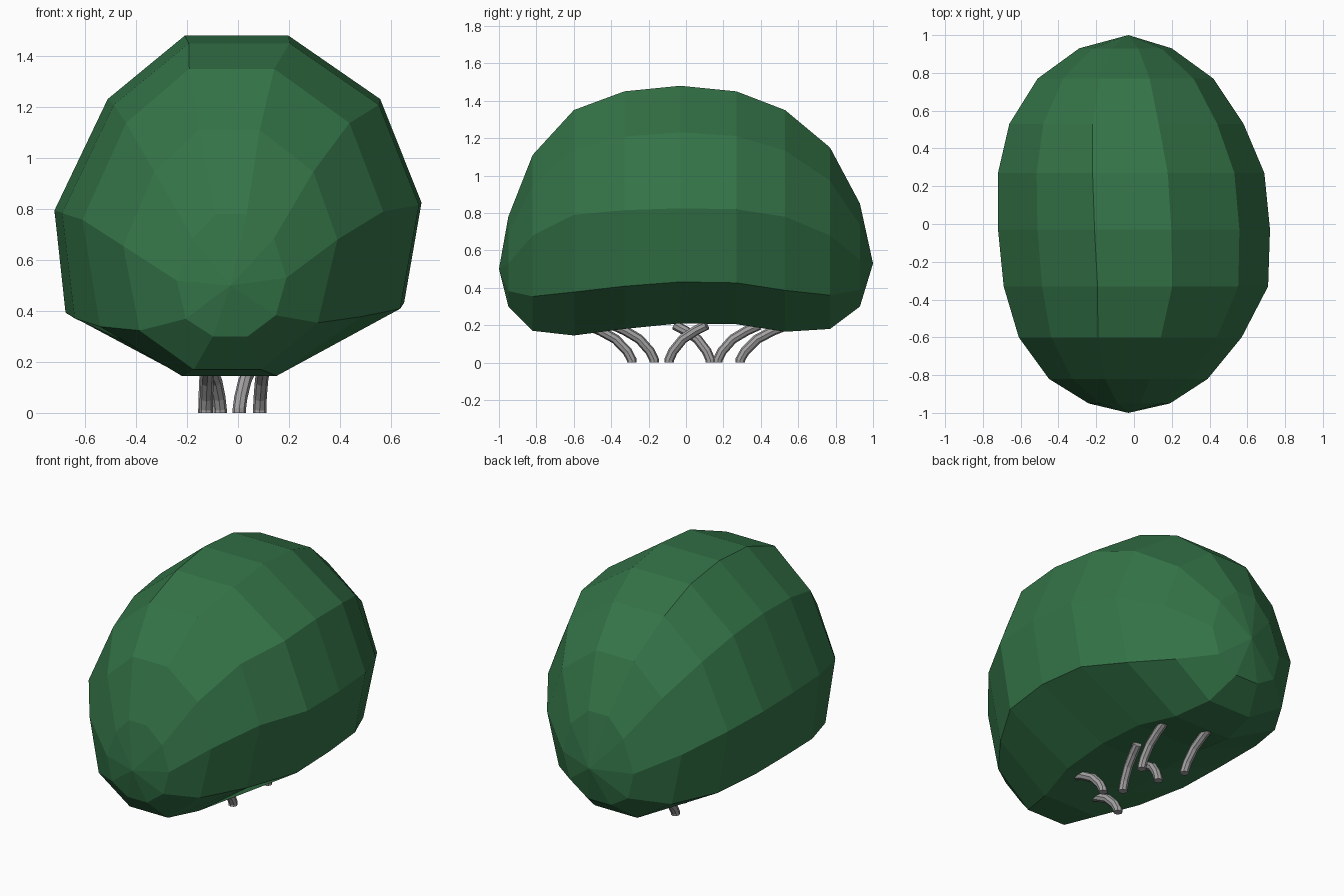
import bpy, bmesh, math

if "Cube" in bpy.data.objects:
    bpy.data.objects.remove(bpy.data.objects["Cube"])

def material(name, rgb):
    m = bpy.data.materials.new(name)
    m.diffuse_color = (*rgb, 1)
    m.use_nodes = True
    m.node_tree.nodes["Principled BSDF"].inputs["Base Color"].default_value = m.diffuse_color
    return m

green = material("leaf green", (0.034, 0.174, 0.064))
grey = material("stem grey", (0.37, 0.36, 0.36))

# Foliage: ten-sided rings along y, with a squashed, arched underside
# y, left x, right x, top z, middle z, bottom z
rings = [
    (-0.95, -0.24, 0.19, 0.78, 0.53, 0.30),
    (-0.82, -0.45, 0.39, 1.11, 0.68, 0.17),
    (-0.60, -0.61, 0.57, 1.35, 0.79, 0.145),
    (-0.33, -0.69, 0.71, 1.45, 0.815, 0.18),
    (-0.03, -0.72, 0.72, 1.48, 0.825, 0.21),
    (0.27, -0.72, 0.69, 1.45, 0.82, 0.205),
    (0.53, -0.66, 0.58, 1.35, 0.78, 0.165),
    (0.77, -0.51, 0.42, 1.15, 0.68, 0.18),
    (0.93, -0.29, 0.20, 0.85, 0.55, 0.30),
]
# cross-section: share of half width, share of height above or below the middle
section = [(1, 0), (0.775, 0.62), (0.275, 1), (-0.29, 1), (-0.71, 0.62),
           (-1, -0.05), (-0.94, -0.70), (-0.34, -1), (0.29, -1), (0.905, -0.64)]
SIDES = len(section)
bm = bmesh.new()
loops = []
for y, xl, xr, top, mid, bottom in rings:
    cx, half = (xl + xr) / 2, (xr - xl) / 2
    loop = []
    for u, v in section:
        if -0.9 < v < -0.3:                      # lower flanks narrow at the ends
            u *= 0.89 + 0.11 * (half / 0.72) ** 4
        z = mid + v * ((top - mid) if v > 0 else (mid - bottom))
        loop.append(bm.verts.new((cx + half * u, y, z)))
    loops.append(loop)
for lo, hi in zip(loops, loops[1:]):
    for k in range(SIDES):
        n = (k + 1) % SIDES
        bm.faces.new((lo[k], lo[n], hi[n], hi[k]))
for pole, loop in (((-0.03, -1, 0.50), loops[0]), ((-0.03, 1, 0.53), loops[-1])):
    p = bm.verts.new(pole)
    for k in range(SIDES):
        bm.faces.new((p, loop[k], loop[(k + 1) % SIDES]))
bmesh.ops.recalc_face_normals(bm, faces=bm.faces)
mesh = bpy.data.meshes.new("foliage")
bm.to_mesh(mesh)
bm.free()
mesh.materials.append(green)
bpy.context.collection.objects.link(bpy.data.objects.new("foliage", mesh))

# Stems: bent tubes rising from the ground into the foliage
# foot x, foot y, x drift, y drift
stems = [
    (-0.125, -0.29, 0.01, -0.24),
    (0.085, -0.17, 0.02, -0.22),
    (0.005, -0.09, 0.06, 0.20),
    (-0.07, 0.13, -0.05, -0.19),
    (0.085, 0.17, 0.02, 0.22),
    (-0.13, 0.29, 0.01, 0.25),
]
bend = [(0, 0), (0, 0.015), (0.10, 0.06), (0.36, 0.125), (0.7, 0.17), (1, 0.20)]
for i, (x, y, dx, dy) in enumerate(stems):
    cu = bpy.data.curves.new(f"stem_{i + 1}", "CURVE")
    cu.dimensions = "3D"
    cu.bevel_depth = 0.026
    cu.bevel_resolution = 2
    cu.use_fill_caps = True
    sp = cu.splines.new("POLY")
    sp.points.add(len(bend) - 1)
    sp.use_smooth = False
    for pt, (t, z) in zip(sp.points, bend):
        pt.co = (x + dx * t, y + dy * t, z, 1)
    cu.materials.append(grey)
    bpy.context.collection.objects.link(bpy.data.objects.new(f"stem_{i + 1}", cu))
